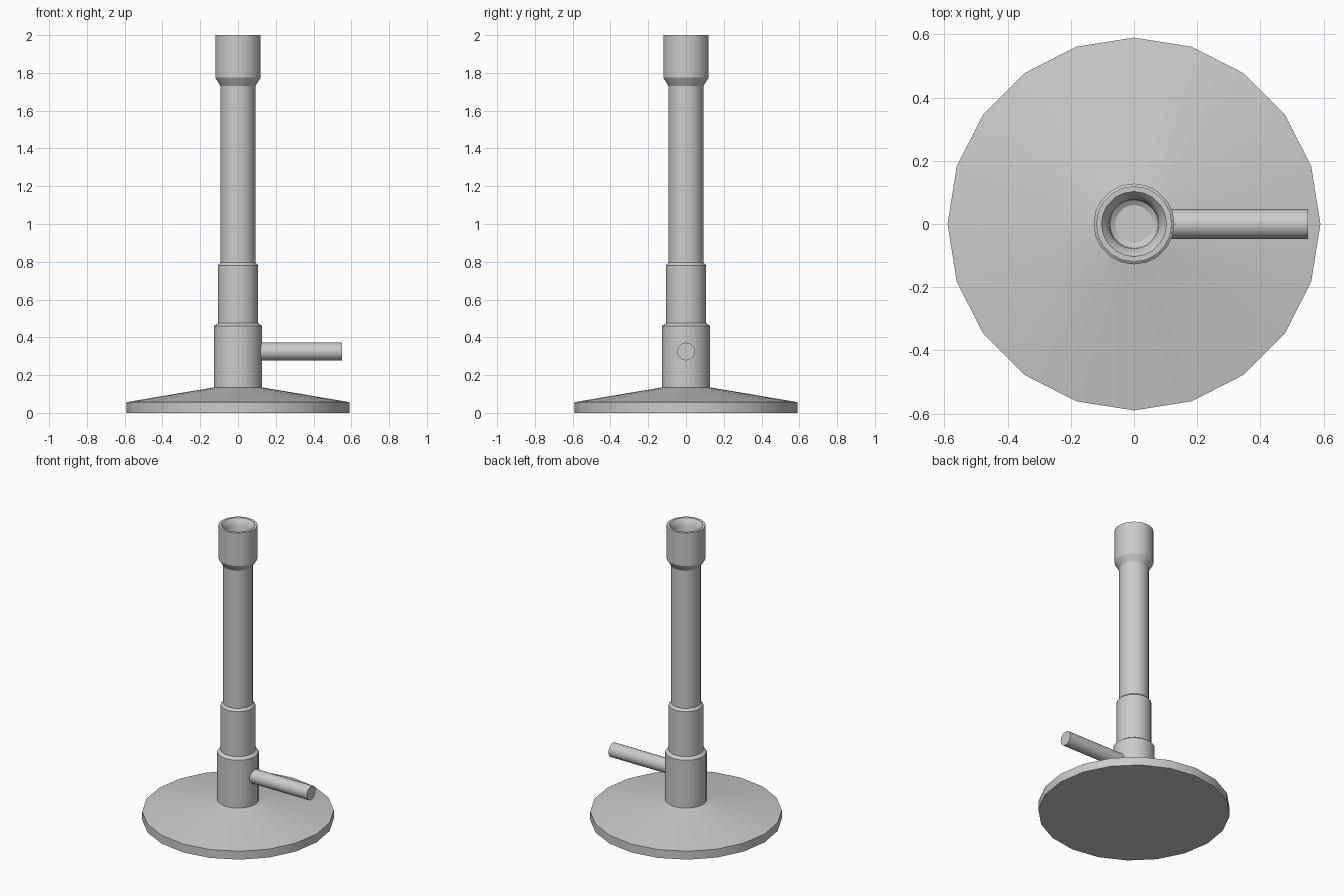
import bpy, bmesh, math
from mathutils import Matrix

if "Cube" in bpy.data.objects:
    bpy.data.objects.remove(bpy.data.objects["Cube"])

SIDES = 20


def lathe(name, profile, sides=SIDES):
    """Revolve (radius, z) points about z, capping both ends."""
    bm = bmesh.new()
    rings = []
    for r, z in profile:
        rings.append([bm.verts.new((r * math.cos(2 * math.pi * i / sides),
                                    r * math.sin(2 * math.pi * i / sides), z))
                      for i in range(sides)])
    for a, b in zip(rings, rings[1:]):
        for i in range(sides):
            j = (i + 1) % sides
            bm.faces.new((a[i], a[j], b[j], b[i]))
    bm.faces.new(rings[0][::-1])
    bm.faces.new(rings[-1])
    bmesh.ops.recalc_face_normals(bm, faces=bm.faces)
    mesh = bpy.data.meshes.new(name)
    bm.to_mesh(mesh)
    bm.free()
    obj = bpy.data.objects.new(name, mesh)
    bpy.context.collection.objects.link(obj)
    bpy.ops.object.select_all(action='DESELECT')
    obj.select_set(True)
    bpy.context.view_layer.objects.active = obj
    bpy.ops.object.shade_smooth_by_angle(angle=math.radians(30))
    return obj


# Base, stepped barrel, flared head and recessed mouth in one profile
lathe("burner_body", [
    (0.59, 0), (0.59, 0.057), (0.128, 0.135),        # base plate
    (0.128, 0.46), (0.107, 0.475),                   # lower collar
    (0.107, 0.78), (0.092, 0.795),                   # air collar
    (0.092, 1.73), (0.12, 1.775), (0.12, 2.0),       # barrel and head
    (0.103, 2.0), (0.09, 1.985), (0.078, 1.96),      # rounded lip
    (0.075, 1.76), (0.06, 1.75),                     # bore and floor
])

# Gas inlet pipe pointing to +x
pipe = lathe("gas_inlet", [(0.047, 0.10), (0.047, 0.55)])
pipe.data.transform(Matrix.Translation((0, 0, 0.325)) @ Matrix.Rotation(math.pi / 2, 4, 'Y'))
